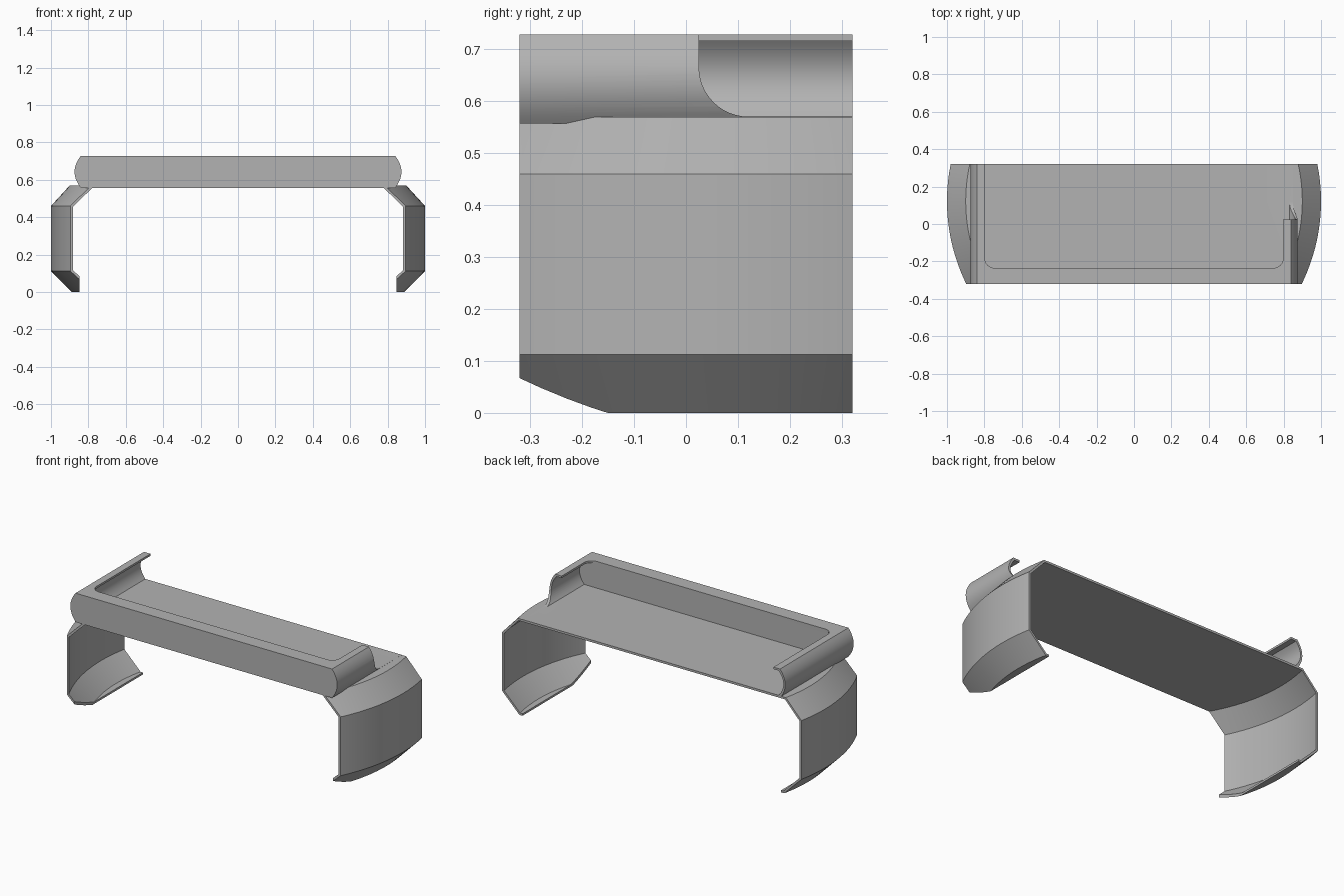
import bpy
import bmesh
from math import cos, sin, pi, radians
from mathutils import Vector

if "Cube" in bpy.data.objects:
    bpy.data.objects.remove(bpy.data.objects["Cube"])

FRONT, BACK = -0.32, 0.32
FLOOR, TOP = 0.57, 0.728
WALL = 0.012
AXIS_Y = 0.122

grey = bpy.data.materials.new("plain grey")
grey.use_nodes = True
colour = (0.45, 0.45, 0.45, 1)
grey.diffuse_color = colour
grey.node_tree.nodes["Principled BSDF"].inputs["Base Color"].default_value = colour


def finish(name, bm):
    bmesh.ops.recalc_face_normals(bm, faces=bm.faces)
    mesh = bpy.data.meshes.new(name)
    bm.to_mesh(mesh)
    bm.free()
    mesh.materials.append(grey)
    obj = bpy.data.objects.new(name, mesh)
    bpy.context.collection.objects.link(obj)
    return obj


def prism(name, points, direction):
    """Extrude a closed outline of 3D points along a direction."""
    bm = bmesh.new()
    face = bm.faces.new([bm.verts.new(p) for p in points])
    ext = bmesh.ops.extrude_face_region(bm, geom=[face])
    verts = [v for v in ext["geom"] if isinstance(v, bmesh.types.BMVert)]
    bmesh.ops.translate(bm, verts=verts, vec=direction)
    return finish(name, bm)


def box(name, low, high):
    x, y, z = low
    X, Y, Z = high
    return prism(name, [(x, y, z), (X, y, z), (X, Y, z), (x, Y, z)], (0, 0, Z - z))


def boolean(obj, cutter, operation="DIFFERENCE"):
    mod = obj.modifiers.new("cut", "BOOLEAN")
    mod.operation, mod.solver, mod.object = operation, "EXACT", cutter
    bpy.context.view_layer.objects.active = obj
    bpy.ops.object.modifier_apply(modifier=mod.name)
    bpy.data.objects.remove(cutter)


def smooth(obj):
    bpy.ops.object.select_all(action="DESELECT")
    obj.select_set(True)
    bpy.context.view_layer.objects.active = obj
    bpy.ops.object.shade_smooth_by_angle(angle=radians(25))


def bulged(y, low, high, edge, bulge, steps=16):
    """Bar section whose two ends bow outwards."""
    side = []
    for i in range(steps + 1):
        t = i / steps
        side.append((edge + bulge * (1 - (2 * t - 1) ** 2), low + (high - low) * t))
    return [(x, y, z) for x, z in side] + [(-x, y, z) for x, z in reversed(side)]


# Tray: a bar with bowed ends, hollowed from the back under two curled lips
tray = prism("tray", bulged(FRONT, FLOOR - 0.013, TOP, 0.84, 0.034), (0, BACK - FRONT, 0))
boolean(tray, prism("hollow", bulged(-0.235, FLOOR, TOP - WALL, 0.831, 0.031), (0, 1, 0)))

# Opening between the lips, with rounded front corners
half, radius, y0 = 0.797, 0.05, -0.235
corner = [(half - radius + radius * sin(a), y0 + radius - radius * cos(a))
          for a in (i * pi / 16 for i in range(9))]
outline = corner + [(half, 0.5), (-half, 0.5)] + [(-x, y) for x, y in reversed(corner)]
boolean(tray, prism("opening", [(x, y, TOP - 0.03) for x, y in outline], (0, 0, 0.1)))

# The left lip is cut short with a rounded foot
foot = [(0.12 - 0.095 * sin(a), FLOOR + 0.095 * (1 - cos(a)))
        for a in (i * pi / 24 for i in range(13))]
notch = foot + [(0.025, 0.8), (0.5, 0.8), (0.5, FLOOR)]
boolean(tray, prism("lip_notch", [(0.7, y, z) for y, z in notch], (0.3, 0, 0)))
smooth(tray)

# Frame: floor disc and folded side arms turned about one upright axis
section = [(0, 0.569), (0.9, 0.569), (1, 0.46), (1, 0.112), (0.89, 0), (0.8, 0),
           (0.8, WALL), (0.885, WALL), (0.988, 0.117), (0.988, 0.455), (0.895, 0.557), (0, 0.557)]
bm = bmesh.new()
verts = [bm.verts.new((r, AXIS_Y, z)) for r, z in section]
edges = [bm.edges.new(pair) for pair in zip(verts, verts[1:])]
bmesh.ops.spin(bm, geom=verts + edges, cent=(0, AXIS_Y, 0), axis=(0, 0, 1),
               angle=2 * pi, steps=128, use_duplicate=False)
bmesh.ops.remove_doubles(bm, verts=bm.verts, dist=0.0001)
frame = finish("floor_and_side_arms", bm)
boolean(frame, box("depth_limit", (-2, FRONT, -1), (2, BACK, 2)), "INTERSECT")
boolean(frame, box("foot_gap", (-0.847, -1, -0.5), (0.847, 1, 0.3)))
smooth(frame)
